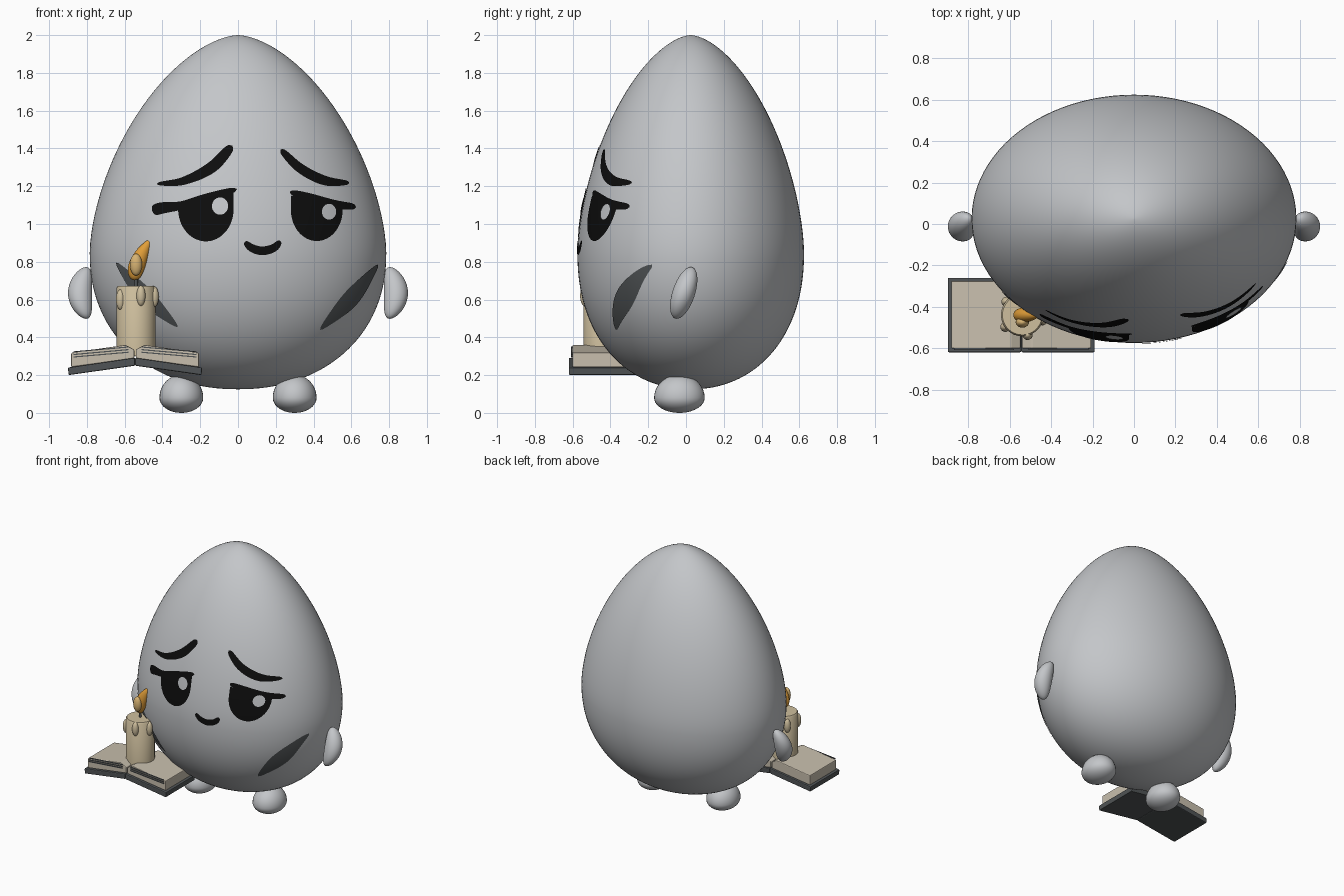
import bpy, bmesh, math
from mathutils import Vector

cube = bpy.data.objects.get("Cube")
if cube:
    bpy.data.objects.remove(cube)


def material(name, *rgb):
    m = bpy.data.materials.new(name)
    m.use_nodes = True
    m.diffuse_color = (*rgb, 1)
    node = next(n for n in m.node_tree.nodes if n.type == 'BSDF_PRINCIPLED')
    node.inputs["Base Color"].default_value = (*rgb, 1)
    node.inputs["Roughness"].default_value = 0.6
    return m


GREY = material("shell grey", .55, .565, .585)
BLACK = material("face black", .004, .004, .004)
DARK = material("charcoal", .08, .088, .092)
PAPER = material("paper", .58, .52, .42)
WAX = material("wax", .62, .52, .34)
ORANGE = material("flame orange", .75, .34, .04)
GLOW = material("flame glow", .68, .45, .17)


def finish(name, bm, mat, smooth=True, fix=True):
    if fix:
        bmesh.ops.recalc_face_normals(bm, faces=bm.faces)
    me = bpy.data.meshes.new(name)
    bm.to_mesh(me)
    bm.free()
    me.materials.append(mat)
    ob = bpy.data.objects.new(name, me)
    bpy.context.collection.objects.link(ob)
    if smooth:
        bpy.ops.object.select_all(action='DESELECT')
        ob.select_set(True)
        bpy.context.view_layer.objects.active = ob
        bpy.ops.object.shade_smooth_by_angle(angle=math.radians(40))
    return ob


def loft(name, rings, mat, n=32):
    """Stack elliptical rings (cx, cy, z, rx, ry) and cap the ends."""
    bm = bmesh.new()
    loops = []
    for cx, cy, z, rx, ry in rings:
        loops.append([bm.verts.new((cx + rx * math.cos(k * math.tau / n),
                                    cy + ry * math.sin(k * math.tau / n), z)) for k in range(n)])
    for a, b in zip(loops, loops[1:]):
        for k in range(n):
            bm.faces.new((a[k], a[(k + 1) % n], b[(k + 1) % n], b[k]))
    bm.faces.new(loops[0][::-1])
    bm.faces.new(loops[-1])
    return finish(name, bm, mat)


def blob(name, centre, radii, mat, shape=lambda p: p):
    """Ellipsoid whose unit-sphere points may be reshaped first."""
    bm = bmesh.new()
    bmesh.ops.create_uvsphere(bm, u_segments=32, v_segments=20, radius=1)
    for v in bm.verts:
        p = shape(v.co.copy())
        v.co = [c + r * q for c, r, q in zip(centre, radii, p)]
    return finish(name, bm, mat)


# Egg-shaped body
WIDE, DEEP, MID, TOP, BOTTOM, CY = .785, .6, .85, 2.0, .125, .025


def egg_radius(z):
    if z > MID:
        t = min((z - MID) / (TOP - MID), 1)
        return WIDE * (1 - t ** 1.65) ** .6
    t = min((MID - z) / (MID - BOTTOM), 1)
    return WIDE * (1 - t ** 2.2) ** .47


rings = []
for i in range(1, 72):
    c = -math.cos(math.pi * i / 72)
    z = MID + c * (TOP - MID if c > 0 else MID - BOTTOM)
    r = egg_radius(z)
    rings.append((0, CY, z, r, r * DEEP / WIDE))
tip = .001
rings = [(0, CY, BOTTOM, tip, tip)] + rings + [(0, CY, TOP, tip, tip)]
loft("egg_body", rings, GREY, 96)


# Painted features, wrapped on the front of the body
def patch(name, f, nu, nv, mat, lift=.006):
    bm = bmesh.new()
    grid = []
    for i in range(nu + 1):
        row = []
        for j in range(nv + 1):
            x, z = f(i / nu, j / nv)
            r = egg_radius(z) + lift
            y = CY - DEEP / WIDE * math.sqrt(max(r * r - x * x, 0))
            row.append(bm.verts.new((x, y, z)))
        grid.append(row)
    for a, b in zip(grid, grid[1:]):
        for j in range(nv):
            bm.faces.new((a[j], b[j], b[j + 1], a[j + 1]))
    bmesh.ops.remove_doubles(bm, verts=bm.verts, dist=1e-5)
    bm.normal_update()
    if sum(fc.normal.y for fc in bm.faces) > 0:
        bmesh.ops.reverse_faces(bm, faces=bm.faces)
    return finish(name, bm, mat, fix=False)


def stroke(name, points, mat, lift=.006):
    """Brush stroke through (x, z, width) points with rounded ends."""
    p = [Vector(q) for q in points]
    p = [2 * p[0] - p[1]] + p + [2 * p[-1] - p[-2]]

    def spline(u):
        s = u * (len(points) - 1)
        i = min(int(s), len(points) - 2)
        t = s - i
        a, b, c, d = p[i:i + 4]
        return .5 * (2 * b + (c - a) * t + (2 * a - 5 * b + 4 * c - d) * t ** 2
                     + (3 * b - a - 3 * c + d) * t ** 3)

    def f(u, v):
        q = spline(u)
        d = spline(min(u + .01, 1)) - spline(max(u - .01, 0))
        side = Vector((-d.y, d.x)).normalized()
        w = max(q.z, 0) * (v - .5) * math.sqrt(1 - abs(2 * u - 1) ** 12)
        return q.x + side.x * w, q.y + side.y * w
    return patch(name, f, 48, 6, mat, lift)


def eye(name, cx, rx, zc, rz, top_a, top_b):
    """Half-closed eye: straight slanted top, round bottom."""
    def f(u, v):
        s = -math.cos(math.pi * u)
        top = top_a + (top_b - top_a) * (s + 1) / 2
        low = zc - rz * math.sin(math.pi * u)
        return cx + rx * s, low + (top - low) * v
    return patch(name, f, 32, 12, BLACK)


def disc(name, cx, cz, rx, rz):
    def f(u, v):
        return cx + rx * v * math.cos(math.tau * u), cz + rz * v * math.sin(math.tau * u)
    return patch(name, f, 28, 4, GREY, .011)


stroke("right_brow", [(-.43, 1.212, .02), (-.29, 1.228, .042), (-.14, 1.3, .06), (-.03, 1.415, .05)], BLACK)
stroke("left_brow", [(.225, 1.395, .035), (.33, 1.295, .05), (.46, 1.23, .05), (.59, 1.217, .025)], BLACK)
stroke("right_lid", [(-.455, 1.07, .06), (-.4, 1.085, .06), (-.3, 1.098, .045), (-.17, 1.135, .05),
                     (-.005, 1.185, .035)], BLACK)
stroke("left_lid", [(.275, 1.17, .03), (.38, 1.14, .045), (.51, 1.105, .045), (.625, 1.09, .035)], BLACK)
eye("right_eye", -.17, .147, 1.08, .172, 1.09, 1.165)
eye("left_eye", .417, .137, 1.075, .165, 1.15, 1.1)
disc("right_eye_highlight", -.095, 1.095, .043, .046)
disc("left_eye_highlight", .482, 1.065, .038, .042)
stroke("mouth", [(.035, .905, .03), (.075, .872, .042), (.13, .858, .046), (.19, .874, .042),
                 (.225, .91, .03)], BLACK)
for name, s, inner, outer in (("left_cheek_mark", 1, (.435, .44), (.742, .785)),
                              ("right_cheek_mark", -1, (.32, .455), (.645, .795))):
    mid = [(a + b) / 2 for a, b in zip(inner, outer)]
    stroke(name, [(s * inner[0], inner[1], .02), (s * (mid[0] + .008), mid[1] - .008, .088),
                  (s * outer[0], outer[1], .02)], DARK)

# Arms and feet
for side, s in (("left", 1), ("right", -1)):
    def bend(p):
        return Vector((p.x - s * .5 * p.z ** 2, p.y + .6 * p.z, p.z))

    def dome(p):
        return Vector((p.x, p.y, p.z * (.122 if p.z > 0 else .08)))
    blob(side + "_arm", (s * .836, -.012, .635), (.064, .062, .137), GREY, bend)
    blob(side + "_foot", (s * .3, -.035, .08), (.116, .134, 1), GREY, dome)

# Open book
BX = -.545


def prism(name, outline, y0, y1, mat, bevel=0):
    bm = bmesh.new()
    face = bm.faces.new([bm.verts.new((x, y0, z)) for x, z in outline])
    ext = bmesh.ops.extrude_face_region(bm, geom=[face])
    moved = [e for e in ext["geom"] if isinstance(e, bmesh.types.BMVert)]
    bmesh.ops.translate(bm, verts=moved, vec=(0, y1 - y0, 0))
    ob = finish(name, bm, mat, smooth=False)
    if bevel:
        mod = ob.modifiers.new("soft edges", 'BEVEL')
        mod.width, mod.segments = bevel, 2
    return ob


for side, s in (("left", 1), ("right", -1)):
    def half(points):
        return [(BX + s * x, z) for x, z in points]
    prism(side + "_book_cover", half([(0, .25), (.352, .2), (.355, .24), (0, .292)]),
          -.62, -.26, DARK, .006)
    prism(side + "_pages", half([(.004, .287), (.338, .242), (.338, .318), (.05, .36), (.004, .335)]),
          -.602, -.275, PAPER, .006)
    # Page edge lines
    for k, (za, zb) in enumerate(((.346, .32), (.332, .306), (.318, .293))):
        prism(f"{side}_page_line_{k}", half([(.035, za), (.325, zb), (.325, zb + .006), (.035, za + .006)]),
              -.608, -.6, DARK)

# Candle with drips, wick and flame
KX, KY = -.54, -.44
loft("candle", [(KX, KY, .3, .103, .103), (KX, KY, .662, .103, .103), (KX, KY, .672, .096, .096)], WAX)
for k, (deg, z) in enumerate(((-75, .62), (-145, .6), (-15, .615), (60, .61), (140, .6))):
    a = math.radians(deg)
    blob(f"wax_drip_{k}", (KX + .1 * math.cos(a), KY + .1 * math.sin(a), z), (.024, .024, .054), WAX)
loft("wick", [(KX, KY, .66, .01, .01), (KX, KY, .74, .01, .01)], DARK, 12)
flame = []
for i in range(25):
    t = i / 24
    r = .001 + .098 * t ** .5 * (1 - t) ** .75
    flame.append((KX - .006 + .085 * t ** 2, KY, .7 + .225 * t, 1.06 * r, .82 * r))
loft("flame", flame, ORANGE)
blob("flame_glow", (KX, KY - .035, .785), (.032, .026, .058), GLOW)
